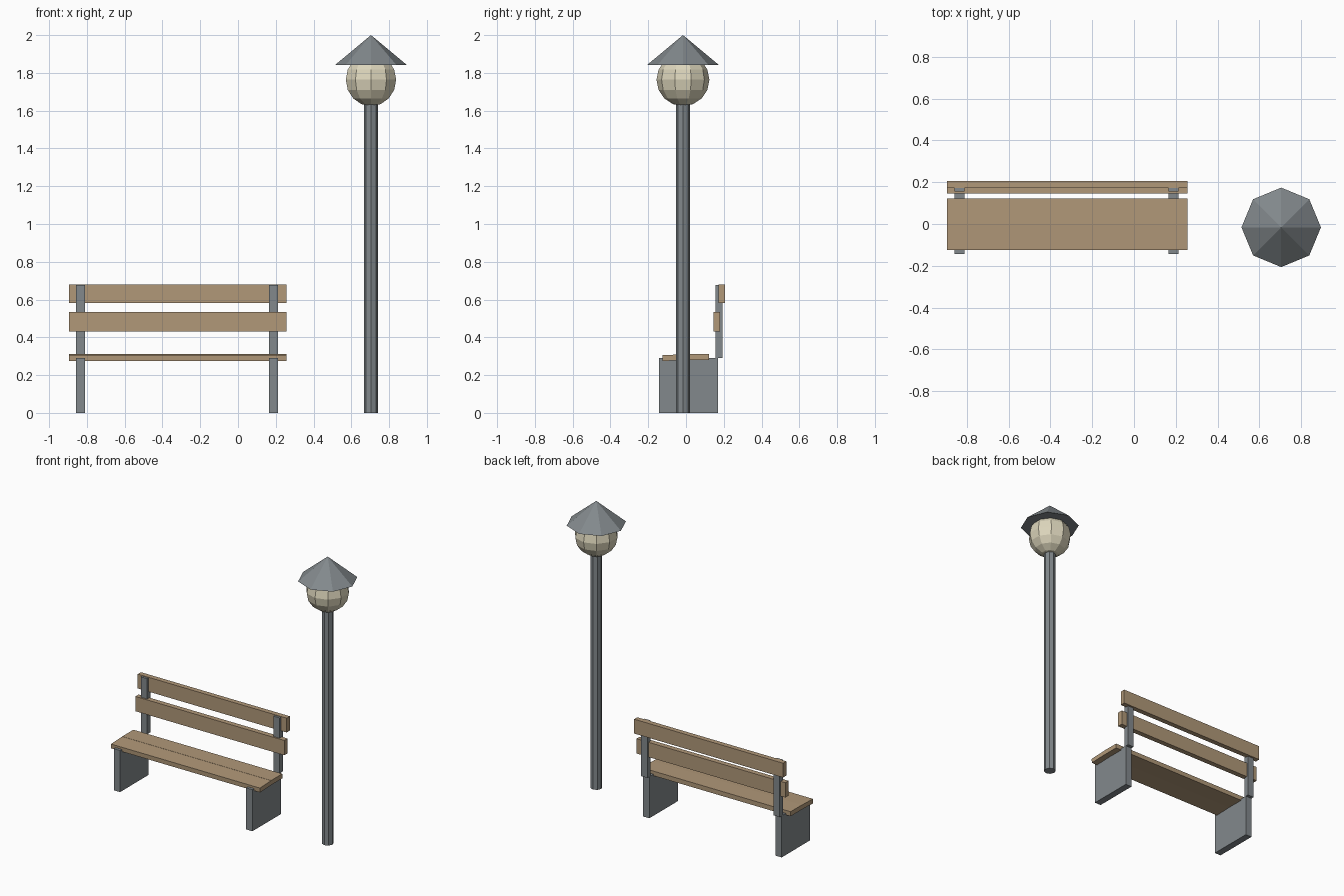
import bpy
import math

cube = bpy.data.objects.get("Cube")
if cube:
    bpy.data.objects.remove(cube, do_unlink=True)


def make_material(name, rgb):
    mat = bpy.data.materials.new(name)
    mat.use_nodes = True
    mat.diffuse_color = (*rgb, 1)
    for node in mat.node_tree.nodes:
        if node.type == "BSDF_PRINCIPLED":
            node.inputs["Base Color"].default_value = (*rgb, 1)
    return mat


wood = make_material("bench wood", (0.44, 0.315, 0.19))
metal = make_material("grey metal", (0.225, 0.25, 0.265))
glass = make_material("warm glass", (0.72, 0.67, 0.50))


def finish(name, mat):
    obj = bpy.context.object
    obj.name = obj.data.name = name
    obj.data.materials.append(mat)
    return obj


def box(name, x, y, z, mat, tilt=0):
    """Box from (low, high) ranges, tilted about the x axis."""
    ranges = (x, y, z)
    bpy.ops.mesh.primitive_cube_add(size=1, location=[(a + b) / 2 for a, b in ranges])
    obj = finish(name, mat)
    obj.scale = [b - a for a, b in ranges]
    obj.rotation_euler.x = math.radians(tilt)
    return obj


# Bench supports: a wide slab leg and a thin upright at each end
for side, x in (("right", -0.834), ("left", 0.188)):
    width = (x - 0.024, x + 0.024)
    box(f"{side}_leg", width, (-0.144, 0.170), (0, 0.29), metal)
    box(f"{side}_upright", width, (0.155, 0.192), (0.29, 0.677), metal)

# Bench planks
length = (-0.894, 0.256)
box("seat_plank_front", length, (-0.124, 0.0), (0.277, 0.308), wood, tilt=2)
box("seat_plank_back", length, (0.0, 0.123), (0.279, 0.311), wood)
box("back_plank_lower", length, (0.145, 0.181), (0.432, 0.535), wood)
box("back_plank_upper", length, (0.171, 0.206), (0.581, 0.681), wood)

# Street lamp
lamp_x, lamp_y = 0.704, -0.016
bpy.ops.mesh.primitive_cylinder_add(vertices=8, radius=0.038, depth=1.65,
                                    location=(lamp_x, lamp_y, 0.825))
finish("lamp_post", metal)
bpy.ops.mesh.primitive_uv_sphere_add(segments=10, ring_count=8, radius=0.14,
                                     location=(lamp_x, lamp_y, 1.764))
finish("lamp_globe", glass)
bpy.ops.mesh.primitive_cone_add(vertices=8, radius1=0.19, radius2=0, depth=0.158,
                                location=(lamp_x, lamp_y, 1.921))
finish("lamp_shade", metal)
